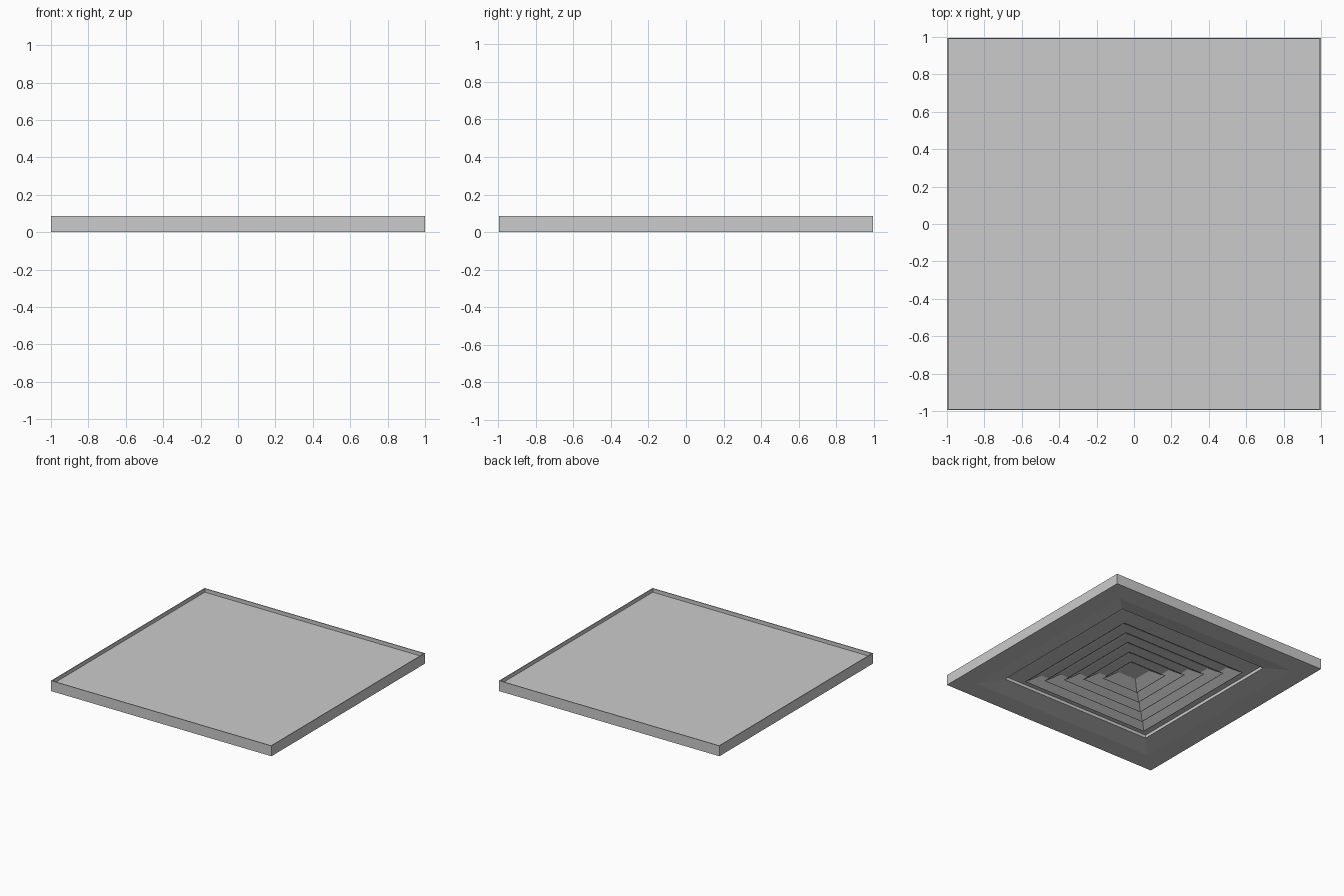
import bpy, bmesh

if "Cube" in bpy.data.objects:
    bpy.data.objects.remove(bpy.data.objects["Cube"])

YS = 0.995  # slightly shorter in y


def square_loft(name, profile, cap_last=False, closed=False):
    """Sweep a (half-width, z) profile around a square."""
    bm = bmesh.new()
    rings = []
    for r, z in profile:
        rings.append([bm.verts.new((sx * r, sy * r * YS, z))
                      for sx, sy in ((-1, -1), (1, -1), (1, 1), (-1, 1))])
    pairs = list(zip(rings, rings[1:]))
    if closed:
        pairs.append((rings[-1], rings[0]))
    for a, b in pairs:
        for i in range(4):
            j = (i + 1) % 4
            bm.faces.new((a[i], a[j], b[j], b[i]))
    if cap_last:
        bm.faces.new(rings[-1])
    bmesh.ops.recalc_face_normals(bm, faces=bm.faces)
    me = bpy.data.meshes.new(name)
    bm.to_mesh(me)
    bm.free()
    ob = bpy.data.objects.new(name, me)
    bpy.context.collection.objects.link(ob)
    return ob


# Outer frame: rim, side walls, flat flange and shallow bevel to the opening
square_loft("frame", [(0.84, 0.0), (1.0, 0.0), (1.0, 0.085), (0.993, 0.085),
                      (0.993, 0.055), (0.69, 0.055), (0.69, 0.03)], closed=True)

# Back plate closing the top
square_loft("back_plate", [(0.69, 0.05), (0.69, 0.055)], cap_last=True)

# Nested flared vanes
for k in range(5):
    r = 0.583 - 0.1035 * k
    square_loft(f"vane_{k + 1}", [(r, 0.0), (r - 0.08, 0.05),
                                  (r - 0.085, 0.05), (r - 0.008, 0.0)], closed=True)
